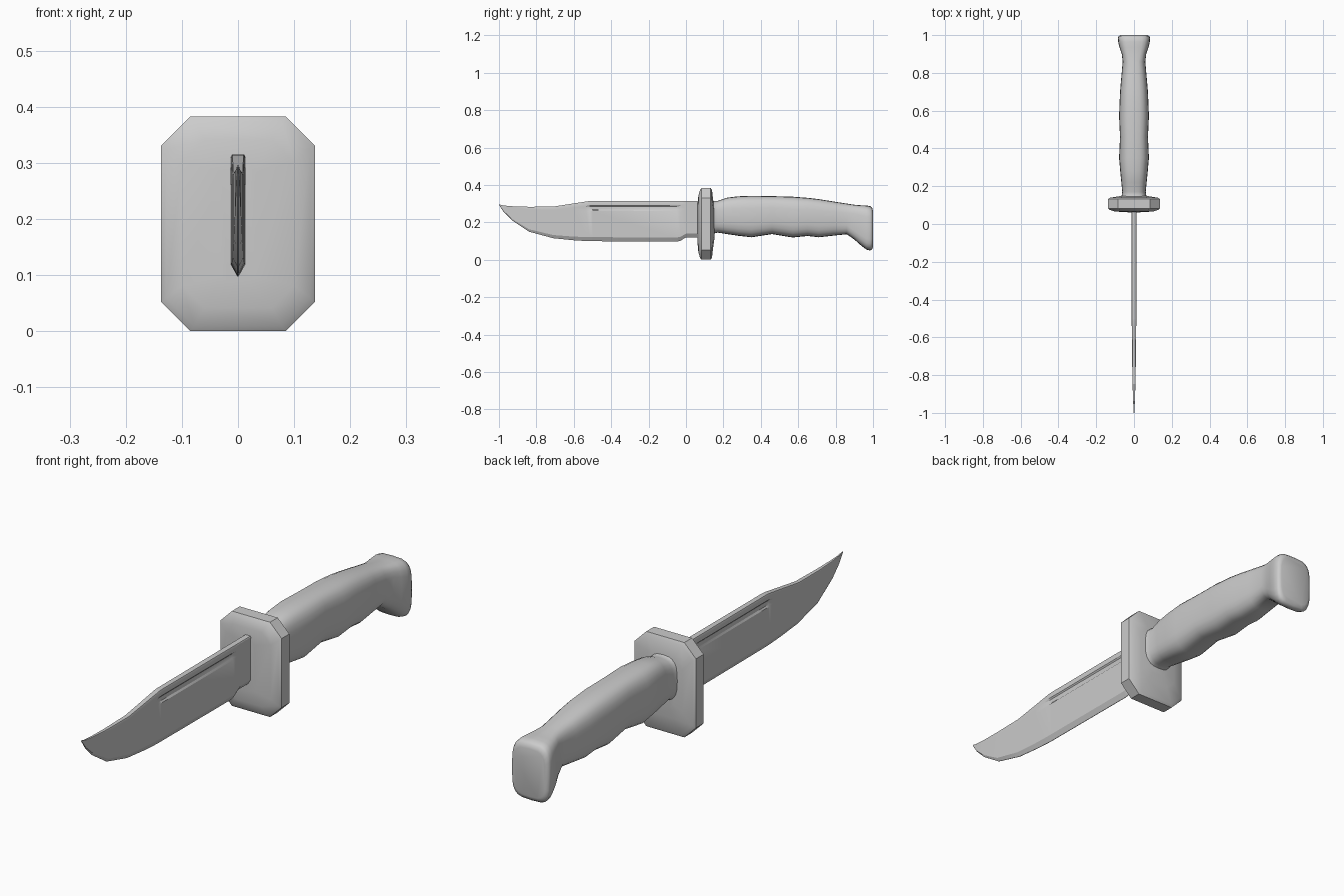
import bpy, bmesh, math


def loft(name, rings, angle):
    """Skin a list of equal-length point rings, cap both ends, shade smooth by angle."""
    bm = bmesh.new()
    loops = [[bm.verts.new(p) for p in ring] for ring in rings]
    n = len(loops[0])
    for a, b in zip(loops, loops[1:]):
        for i in range(n):
            j = (i + 1) % n
            bm.faces.new((a[i], a[j], b[j], b[i]))
    bm.faces.new(loops[0])
    bm.faces.new(loops[-1])
    bmesh.ops.recalc_face_normals(bm, faces=bm.faces[:])
    mesh = bpy.data.meshes.new(name)
    bm.to_mesh(mesh)
    bm.free()
    obj = bpy.data.objects.new(name, mesh)
    bpy.context.collection.objects.link(obj)
    bpy.ops.object.select_all(action='DESELECT')
    bpy.context.view_layer.objects.active = obj
    obj.select_set(True)
    bpy.ops.object.shade_smooth_by_angle(angle=math.radians(angle))
    return obj


# Blade: clip-point outline with a fuller on both sides
def blade_ring(y, top, bottom, t, groove):
    h = top - bottom
    half = [(t * 0.85, 1.0), (t, 0.98), (t, 0.89), (t - groove, 0.865),
            (t - groove, 0.785), (t, 0.755), (t, 0.10)]
    side = [(x, y, bottom + h * f) for x, f in half]
    return side + [(0.001, y, bottom), (-0.001, y, bottom)] + \
        [(-x, yy, z) for x, yy, z in reversed(side)]


# y, spine z, edge z, half thickness, fuller depth
blade = [
    (-1.0, 0.296, 0.293, 0.0015, 0), (-0.975, 0.290, 0.255, 0.003, 0),
    (-0.93, 0.286, 0.210, 0.005, 0), (-0.84, 0.283, 0.150, 0.008, 0),
    (-0.71, 0.284, 0.115, 0.010, 0), (-0.60, 0.301, 0.104, 0.011, 0),
    (-0.535, 0.311, 0.100, 0.012, 0), (-0.515, 0.314, 0.099, 0.012, 0.005),
    (-0.50, 0.315, 0.099, 0.012, 0.005), (-0.05, 0.315, 0.097, 0.013, 0.005),
    (-0.03, 0.315, 0.101, 0.013, 0), (0.0, 0.315, 0.120, 0.013, 0),
    (0.09, 0.315, 0.120, 0.013, 0),
]
loft("blade", [blade_ring(*s) for s in blade], 25)


# Guard: chamfered plate, slightly domed on both faces
def octagon(y, w, h, c, zc=0.1915):
    pts = [(w, h - c), (w - c, h), (c - w, h), (-w, h - c),
           (-w, c - h), (c - w, -h), (w - c, -h), (w, c - h)]
    return [(x, y, zc + z) for x, z in pts]


guard = [(0.062, 0.03, 0.105, 0.012), (0.066, 0.100, 0.150, 0.040),
         (0.075, 0.128, 0.182, 0.050), (0.083, 0.137, 0.1915, 0.052),
         (0.132, 0.137, 0.1915, 0.052), (0.139, 0.127, 0.181, 0.050),
         (0.146, 0.085, 0.120, 0.035), (0.152, 0.050, 0.080, 0.020)]
loft("guard", [octagon(*s) for s in guard], 40)


# Handle: rounded sections with finger grooves, flaring into a hooked pommel
def grip_ring(y, top, bottom, w, p=0.68, n=24):
    ring = []
    for i in range(n):
        a = 2 * math.pi * i / n
        c, s = math.cos(a), math.sin(a)
        ring.append((w * math.copysign(abs(c) ** p, c), y,
                     (top + bottom) / 2 + (top - bottom) / 2 * math.copysign(abs(s) ** p, s)))
    return ring


# y, top z, bottom z, half width
grip = [
    (0.13, 0.325, 0.130, 0.075), (0.148, 0.315, 0.140, 0.066),
    (0.17, 0.315, 0.145, 0.062), (0.22, 0.332, 0.137, 0.067),
    (0.28, 0.339, 0.128, 0.073), (0.35, 0.342, 0.120, 0.079),
    (0.46, 0.340, 0.137, 0.074), (0.57, 0.337, 0.119, 0.079),
    (0.65, 0.331, 0.127, 0.076), (0.71, 0.324, 0.120, 0.073),
    (0.79, 0.311, 0.129, 0.066), (0.86, 0.300, 0.136, 0.060),
    (0.90, 0.294, 0.108, 0.065), (0.935, 0.291, 0.077, 0.077),
    (0.965, 0.290, 0.054, 0.084), (0.985, 0.286, 0.049, 0.085),
    (0.995, 0.278, 0.056, 0.081), (1.0, 0.262, 0.070, 0.070),
]
# Section gets boxier toward the pommel
loft("handle", [grip_ring(*s, p=0.68 if s[0] < 0.88 else 0.52) for s in grip], 50)
